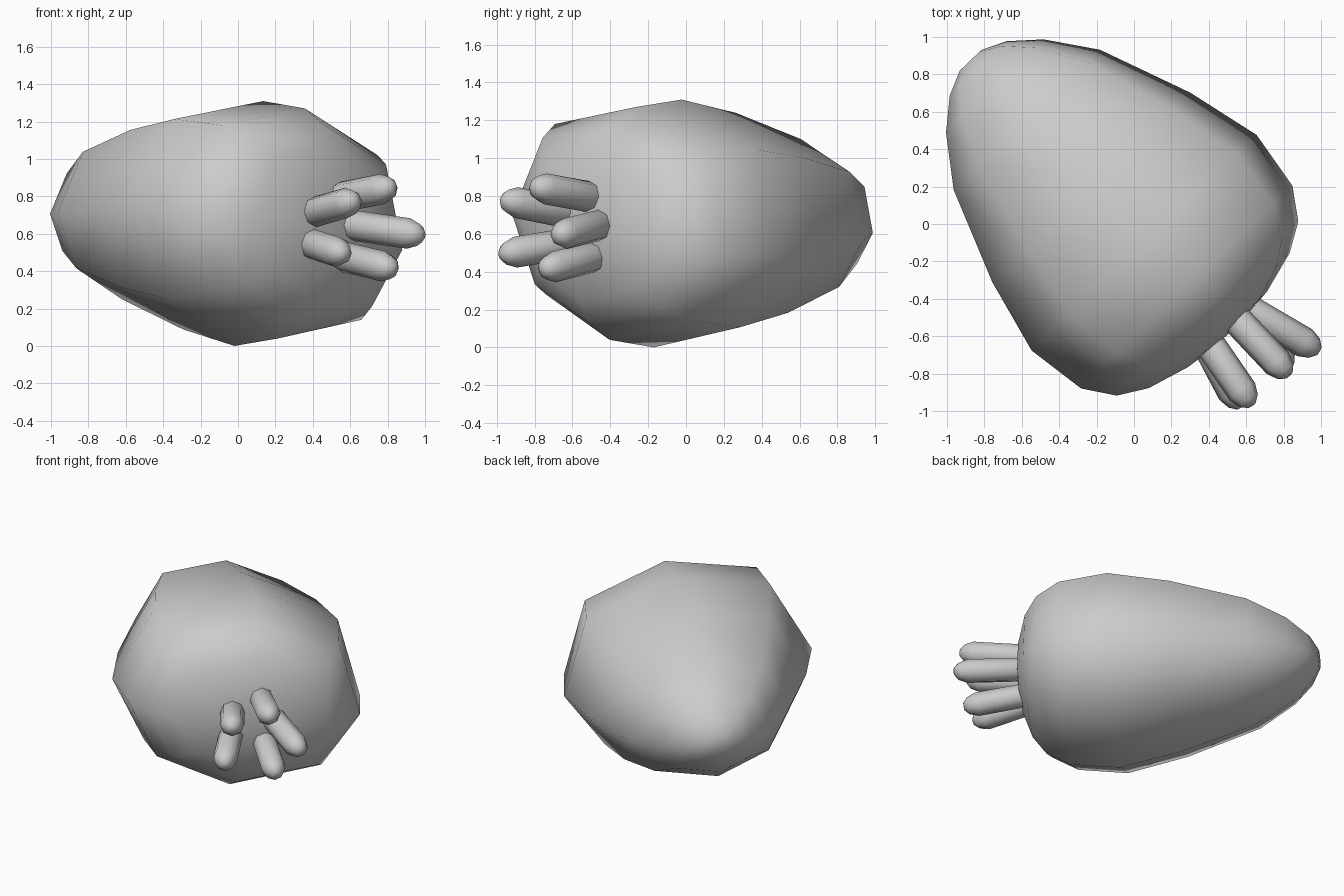
import bpy, bmesh
from math import cos, sin, tau
from mathutils import Vector

cube = bpy.data.objects.get("Cube")
if cube:
    bpy.data.objects.remove(cube)

grey = bpy.data.materials.new("plain_grey")
grey.use_nodes = True
colour = (0.6, 0.6, 0.6, 1)
grey.diffuse_color = colour
grey.node_tree.nodes["Principled BSDF"].inputs["Base Color"].default_value = colour


def loft(name, rings):
    """Skin a list of rings of points, closing both ends."""
    bm = bmesh.new()
    loops = [[bm.verts.new(p) for p in ring] for ring in rings]
    n = len(loops[0])
    for a, b in zip(loops, loops[1:]):
        for i in range(n):
            j = (i + 1) % n
            bm.faces.new((a[i], a[j], b[j], b[i]))
    for end in (loops[0], loops[-1]):
        centre = sum((v.co for v in end), Vector()) / n
        bmesh.ops.poke(bm, faces=[bm.faces.new(end)])
    bmesh.ops.recalc_face_normals(bm, faces=bm.faces)
    mesh = bpy.data.meshes.new(name)
    bm.to_mesh(mesh)
    bm.free()
    for p in mesh.polygons:
        p.use_smooth = True
    mesh.materials.append(grey)
    obj = bpy.data.objects.new(name, mesh)
    bpy.context.collection.objects.link(obj)


# Body: eight-sided tapered form lying along a diagonal axis
axis = Vector((0.69, -0.72, 0))
across = Vector((0.72, 0.69, 0))
up = Vector((0, 0, 1))
section = [(0.1, 0.61), (0.64, 0.36), (0.78, -0.17), (0.52, -0.52),
           (-0.1, -0.62), (-0.59, -0.38), (-0.79, 0.05), (-0.52, 0.52)]
profile = [(-1.24, 0.08), (-1.18, 0.21), (-1.05, 0.36), (-0.8, 0.54),
           (-0.3, 0.73), (0.11, 0.83), (0.44, 0.78), (0.6, 0.67),
           (0.69, 0.52), (0.755, 0.29), (0.775, 0.1)]
body = []
for s, r in profile:
    centre = axis * s - across * 0.025 + up * (0.66 - 0.02 * min(s - 0.11, 0))
    body.append([centre + (across * t + up * z) * (r / 0.78) for t, z in section])
loft("body", body)


# Prongs: five round-ended rods spreading from the broad end
def prong(name, root, tip, radius=0.082, sides=8):
    root, tip = Vector(root), Vector(tip)
    d = (tip - root).normalized()
    u = d.cross(up).normalized()
    v = u.cross(d)
    length = (tip - root).length
    steps = [(0, 0.9), (0.03, 1), (length - 0.09, 1),
             (length - 0.03, 0.72), (length, 0.3)]
    loft(name, [[root + d * h + (u * cos(tau * i / sides) + v * sin(tau * i / sides))
                 * radius * k for i in range(sides)] for h, k in steps])


prong("upper_outer_prong", (0.52, -0.48, 0.79), (0.83, -0.81, 0.85))
prong("upper_inner_prong", (0.39, -0.62, 0.71), (0.63, -0.97, 0.78))
prong("middle_prong", (0.58, -0.44, 0.65), (0.99, -0.68, 0.59))
prong("lower_inner_prong", (0.38, -0.62, 0.55), (0.57, -0.98, 0.49))
prong("lower_outer_prong", (0.55, -0.48, 0.48), (0.84, -0.76, 0.41))
